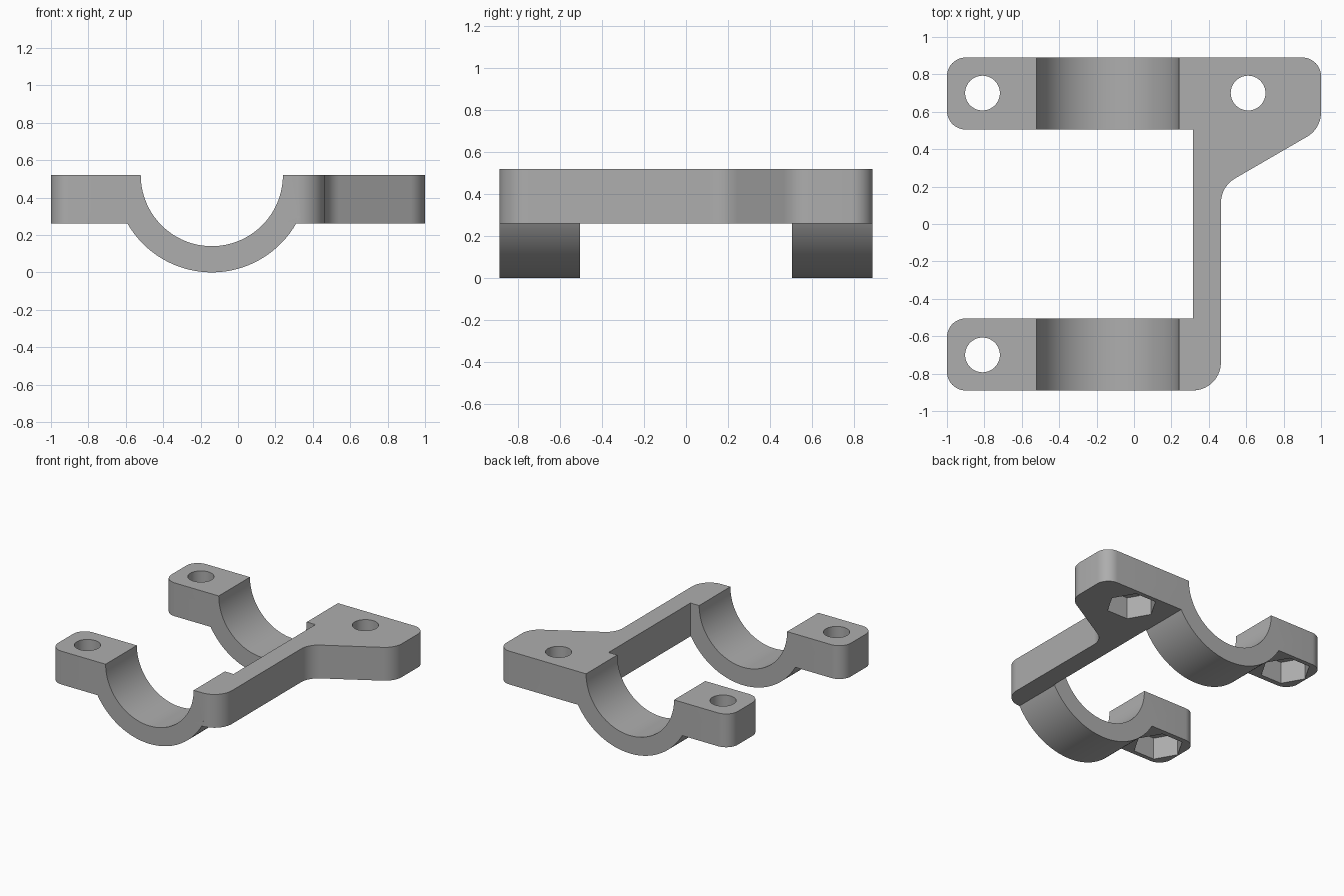
import bpy, bmesh
from math import sin, cos, pi, radians
from mathutils import Vector, Matrix

cube = bpy.data.objects.get("Cube")
if cube:
    bpy.data.objects.remove(cube, do_unlink=True)

TOP, UNDER = 0.52, 0.26          # plate heights
ARM_IN, ARM_OUT = 0.505, 0.89    # arm extent along y
BORE_X, BORE_R, SADDLE_R = -0.14, 0.38, 0.52
HOLES = [(-0.81, 0.7), (-0.81, -0.7), (0.61, 0.7)]

grey = bpy.data.materials.new("grey plastic")
grey.use_nodes = True
grey.diffuse_color = (0.42, 0.42, 0.42, 1)
grey.node_tree.nodes["Principled BSDF"].inputs["Base Color"].default_value = grey.diffuse_color


def arc(cx, cy, r, start, end, n):
    return [(cx + r * cos(start + (end - start) * i / n),
             cy + r * sin(start + (end - start) * i / n)) for i in range(n + 1)]


def rounded(corners, steps=10):
    """Outline with every (x, y, radius) corner replaced by a tangent arc."""
    out = []
    for i, (x, y, r) in enumerate(corners):
        p = Vector((x, y))
        if r == 0:
            out.append((x, y))
            continue
        a = (Vector(corners[i - 1][:2]) - p).normalized()
        b = (Vector(corners[(i + 1) % len(corners)][:2]) - p).normalized()
        half = a.angle(b) / 2
        centre = p + (a + b).normalized() * (r / sin(half))
        va = p + a * (r / math_tan(half)) - centre
        vb = p + b * (r / math_tan(half)) - centre
        sweep = va.angle(vb)
        for k in range(steps + 1):
            t = k / steps
            v = (va * sin((1 - t) * sweep) + vb * sin(t * sweep)) / sin(sweep)
            out.append(tuple(centre + v))
    return out


def math_tan(a):
    return sin(a) / cos(a)


def prism(name, outline, lo, hi, along_y=False):
    """Extrude an outline along z, or an (x, z) outline along y."""
    bm = bmesh.new()
    face = bm.faces.new([bm.verts.new((u, lo, v) if along_y else (u, v, lo))
                         for u, v in outline])
    new = bmesh.ops.extrude_face_region(bm, geom=[face])["geom"]
    step = Vector((0, hi - lo, 0)) if along_y else Vector((0, 0, hi - lo))
    bmesh.ops.translate(bm, verts=[g for g in new if isinstance(g, bmesh.types.BMVert)], vec=step)
    bmesh.ops.recalc_face_normals(bm, faces=bm.faces)
    mesh = bpy.data.meshes.new(name)
    bm.to_mesh(mesh)
    bm.free()
    mesh.materials.append(grey)
    obj = bpy.data.objects.new(name, mesh)
    bpy.context.collection.objects.link(obj)
    return obj


def combine(target, tool, operation):
    mod = target.modifiers.new(tool.name, 'BOOLEAN')
    mod.operation, mod.object, mod.solver = operation, tool, 'EXACT'
    bpy.context.view_layer.objects.active = target
    bpy.ops.object.modifier_apply(modifier=mod.name)
    bpy.data.objects.remove(tool, do_unlink=True)


# Flat plate: two arms, side rail and flared lug
plate = prism("clamp_bracket", rounded([
    (-1, -ARM_OUT, 0.1), (0.465, -ARM_OUT, 0.15), (0.465, 0.2, 0.15),
    (1, 0.51, 0.15), (1, ARM_OUT, 0.1), (-1, ARM_OUT, 0.1),
    (-1, ARM_IN, 0.1), (0.315, ARM_IN, 0),
    (0.315, -ARM_IN, 0), (-1, -ARM_IN, 0.1)]), UNDER, TOP)

# Curved saddle hanging under each arm
for lo, hi in ((-ARM_OUT, -ARM_IN), (ARM_IN, ARM_OUT)):
    dip = radians(25)
    saddle = prism("saddle", arc(BORE_X, TOP, SADDLE_R, pi + dip, 2 * pi - dip, 64), lo, hi, True)
    combine(plate, saddle, 'UNION')

# Shared half-round bore through both arms
bore = prism("bore", arc(BORE_X, TOP, BORE_R, pi, 2 * pi, 64)
             + [(BORE_X + BORE_R, 1), (BORE_X - BORE_R, 1)], -1, 1, True)
combine(plate, bore, 'DIFFERENCE')

# Bolt holes with hexagonal nut pockets underneath
for x, y in HOLES:
    hole = prism("bolt_hole", arc(x, y, 0.093, 0, 2 * pi, 40)[:-1], 0, 1)
    combine(plate, hole, 'DIFFERENCE')
    pocket = prism("nut_pocket", arc(x, y, 0.18, 0, 2 * pi, 6)[:-1], 0, UNDER + 0.17)
    combine(plate, pocket, 'DIFFERENCE')

plate.select_set(True)
bpy.context.view_layer.objects.active = plate
bpy.ops.object.shade_smooth_by_angle(angle=radians(25))
